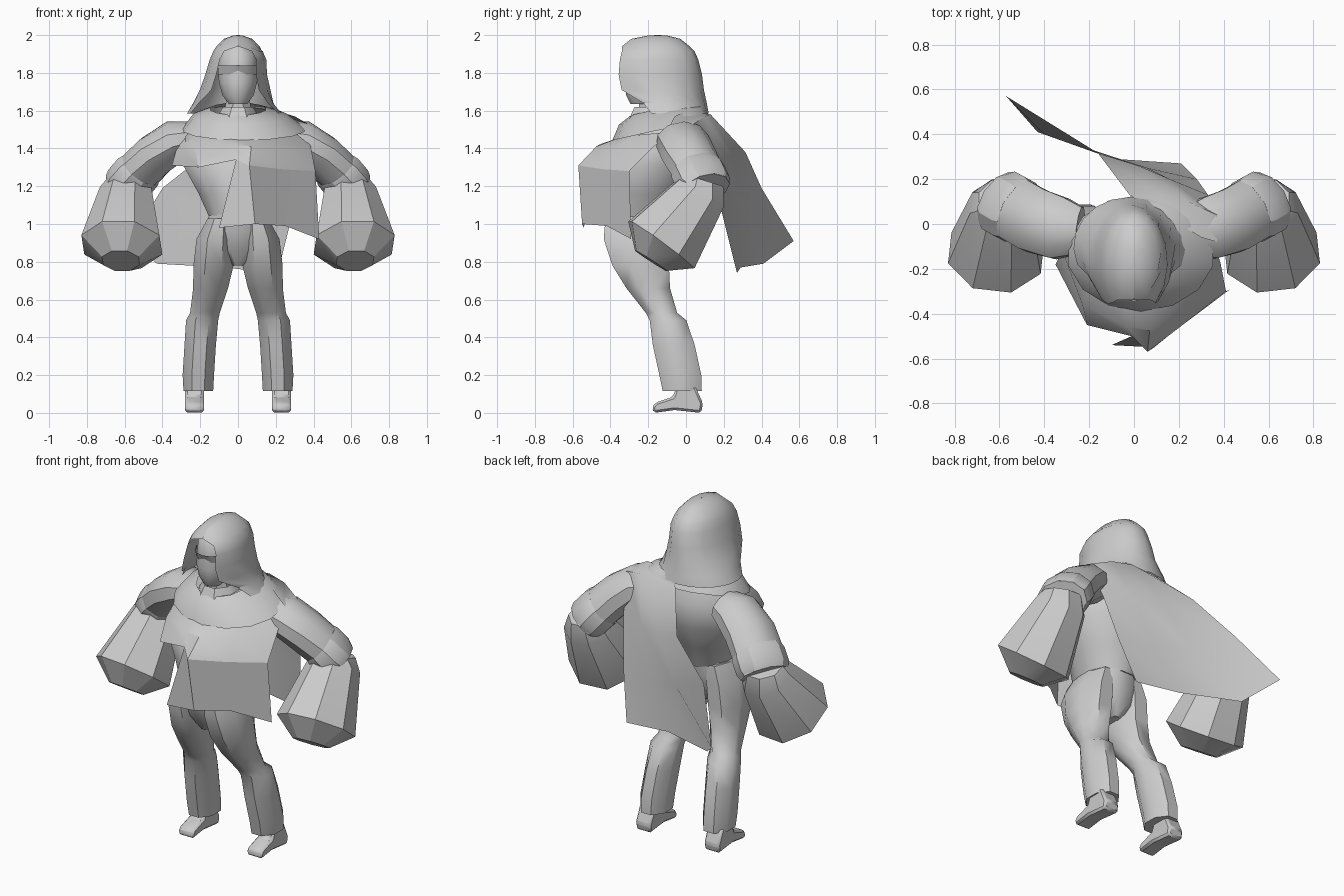
import bpy, bmesh, math
from mathutils import Vector

cube = bpy.data.objects.get("Cube")
if cube:
    bpy.data.objects.remove(cube, do_unlink=True)

grey = bpy.data.materials.new("plain grey")
grey.use_nodes = True
tone = (.6, .6, .6, 1)
grey.diffuse_color = tone
grey.node_tree.nodes["Principled BSDF"].inputs["Base Color"].default_value = tone


def finish(name, bm, angle):
    """Turn a bmesh into a shaded object."""
    bmesh.ops.recalc_face_normals(bm, faces=bm.faces[:])
    mesh = bpy.data.meshes.new(name)
    bm.to_mesh(mesh)
    bm.free()
    mesh.materials.append(grey)
    obj = bpy.data.objects.new(name, mesh)
    bpy.context.collection.objects.link(obj)
    bpy.ops.object.select_all(action='DESELECT')
    obj.select_set(True)
    bpy.context.view_layer.objects.active = obj
    bpy.ops.object.shade_smooth_by_angle(angle=math.radians(angle))
    return obj


def skin(name, rows, closed=True, caps=True, angle=40):
    """Bridge rows of points into a surface."""
    bm = bmesh.new()
    grid = [[bm.verts.new(point) for point in row] for row in rows]
    count = len(grid[0])
    for low, high in zip(grid, grid[1:]):
        for i in range(count if closed else count - 1):
            j = (i + 1) % count
            bm.faces.new((low[i], low[j], high[j], high[i]))
    if closed and caps:
        bm.faces.new(grid[0][::-1])
        bm.faces.new(grid[-1])
    return finish(name, bm, angle)


def sheet(name, rows, angle=40):
    return skin(name, rows, closed=False, caps=False, angle=angle)


def loft(name, rings, sides=12, tilt=0, side=1, caps=True, angle=42):
    """Stack level ellipses given as centre x, centre y, height, radius x, radius y."""
    rows = []
    for cx, cy, z, rx, ry in rings:
        row = []
        for i in range(sides):
            turn = math.tau * (i + .5) / sides
            dy = ry * math.sin(turn)
            row.append((side * (cx + rx * math.cos(turn)), cy + dy, z + tilt * dy))
        rows.append(row)
    return skin(name, rows, caps=caps, angle=angle)


def tube(name, path, sides=8, side=1, squash=1, angle=30):
    """Sweep rings along a path of x, y, z, radius."""
    centres = [Vector(p[:3]) for p in path]
    last = len(path) - 1
    rows = []
    for k, centre in enumerate(centres):
        along = centres[min(k + 1, last)] - centres[max(k - 1, 0)]
        frame = along.to_track_quat('Z', 'Y')
        row = []
        for i in range(sides):
            turn = math.tau * (i + .5) / sides
            spoke = Vector((math.cos(turn), squash * math.sin(turn), 0)) * path[k][3]
            point = centre + frame @ spoke
            point.x *= side
            row.append(point)
        rows.append(row)
    return skin(name, rows, angle=angle)


# Torso and pelvis
loft("torso", [(0, -.25, 1.02, .15, .2), (0, -.22, 1.16, .215, .22), (0, -.18, 1.31, .3, .26),
               (0, -.12, 1.46, .29, .21), (0, -.12, 1.58, .2, .15)])
loft("pelvis", [(0, -.24, .78, .04, .1), (0, -.24, .86, .16, .15),
                (0, -.25, .96, .2, .18), (0, -.25, 1.05, .155, .2)])

# Legs, shoes and arms
for label, side in (("left", 1), ("right", -1)):
    loft(label + "_trouser_leg",
         [(.21, -.02, .115, .085, .112), (.21, -.03, .2, .09, .12), (.2, -.065, .36, .09, .12),
          (.19, -.095, .49, .092, .105), (.175, -.13, .53, .085, .09), (.145, -.2, .66, .1, .125),
          (.13, -.24, .78, .115, .162), (.12, -.26, .92, .108, .19), (.1, -.26, 1.03, .065, .18)],
         sides=8, side=side, angle=48)

    profile = [(.08, 0), (.09, .05), (.05, .14), (-.05, .14), (-.07, .085),
               (-.16, .055), (-.18, .03), (-.17, 0), (-.06, .015)]
    shoe = skin(label + "_shoe",
                [[(side * x, y, z) for y, z in profile] for x in (.18, .28)], angle=35)
    bevel = shoe.modifiers.new("rounded edges", 'BEVEL')
    bevel.width = .012
    bevel.segments = 1

    tube(label + "_sleeve", [(.24, -.03, 1.46, .11), (.33, -.02, 1.44, .145),
                             (.44, .015, 1.365, .15), (.53, .065, 1.275, .148),
                             (.6, .105, 1.19, .14)],
         side=side, sides=10, squash=.78, angle=40)
    tube(label + "_cuff", [(.515, .057, 1.29, .146), (.53, .065, 1.275, .155),
                           (.58, .092, 1.215, .155), (.6, .105, 1.19, .14)],
         side=side, sides=10, squash=.8)
    tube(label + "_fist", [(.59, .1, 1.23, .11), (.59, .08, 1.165, .148),
                           (.615, -.13, .89, .225), (.62, -.185, .805, .105)], side=side)

# Neck and masked face
loft("neck", [(0, -.17, 1.52, .09, .09), (0, -.18, 1.7, .06, .07)], sides=8)
loft("collar", [(0, -.17, 1.54, .14, .15), (0, -.18, 1.62, .085, .1)], sides=8, caps=False)
loft("head", [(0, -.24, 1.635, .05, .055), (0, -.215, 1.68, .085, .105), (0, -.2, 1.75, .105, .13),
              (0, -.19, 1.83, .108, .13), (0, -.19, 1.9, .1, .125), (0, -.18, 1.95, .06, .08)])

# Glasses wrap around the front of the face
lens = []
for rise, reach in ((-.028, .133), (.02, .153)):
    row = []
    for i in range(-3, 4):
        turn = i * math.radians(23)
        bridge = .02 if rise < 0 and i == 0 else 0
        row.append((.112 * math.sin(turn), -.192 - reach * math.cos(turn), 1.82 + rise + bridge))
    lens.append(row)
sheet("glasses", lens)

# Hood: open arcs that close over the brow
hood_rows = []
for cx, cy, z, rx, ry, half in (
        (-.02, -.1, 1.585, .25, .22, 112), (-.025, -.11, 1.64, .215, .22, 122),
        (-.015, -.155, 1.71, .187, .25, 138), (-.01, -.165, 1.79, .164, .25, 140),
        (0, -.17, 1.87, .15, .235, 140), (0, -.165, 1.915, .132, .21, 146),
        (0, -.16, 1.94, .115, .18, 180),
        (0, -.16, 1.98, .075, .13, 180), (0, -.15, 1.998, .025, .05, 180),
        (0, -.15, 2, .001, .001, 180)):
    row = []
    for i in range(13):
        turn = math.radians(half) * (i / 6 - 1)
        row.append((cx + rx * math.sin(turn), cy + ry * math.cos(turn), z))
    hood_rows.append(row)
sheet("hood", hood_rows, angle=38)

# Mantle resting on the shoulders, lower at the front
loft("mantle", [(.03, -.13, 1.5, .33, .26), (.01, -.13, 1.575, .25, .225), (0, -.14, 1.61, .15, .15)],
     sides=14, tilt=.22, caps=False)

# Poncho chest and its hanging front flap
crease = [(-.01, -.5, 1.34), (.06, -.57, 1.31), (.23, -.44, 1.29), (.41, -.3, 1.28)]
sheet("poncho_chest", [
    [(-.28, -.06, 1.49), (-.2, -.26, 1.47), (-.04, -.36, 1.455),
     (.08, -.36, 1.455), (.23, -.27, 1.47), (.345, -.06, 1.49)],
    [(-.32, -.12, 1.42), (-.23, -.36, 1.41), (-.03, -.46, 1.42),
     (.07, -.475, 1.41), (.24, -.37, 1.4), (.385, -.17, 1.41)],
    [(-.35, -.18, 1.31), (-.21, -.45, 1.3)] + crease], angle=35)
hem = [(-.1, -.54, .98), (.09, -.55, 1), (.25, -.42, .99), (.43, -.29, .92)]
sheet("poncho_flap", [crease, hem], angle=35)

# Cape sweeping from the left shoulder out behind the right side
sheet("cape", [
    [(.37, -.08, 1.53), (.3, -.06, 1.57), (.2, 0, 1.6), (.06, .08, 1.62)],
    [(.37, .04, 1.53), (.24, .1, 1.57), (.12, .13, 1.58), (-.02, .13, 1.57)],
    [(.33, .13, 1.3), (.16, .2, 1.32), (.02, .26, 1.34), (-.16, .315, 1.38)],
    [(.28, .2, 1.02), (.06, .25, 1.02), (-.15, .31, 1.07), (-.4, .4, 1.19)],
    [(.21, .27, .74), (-.08, .29, .77), (-.43, .41, .79), (-.57, .57, .91)]], angle=60)
